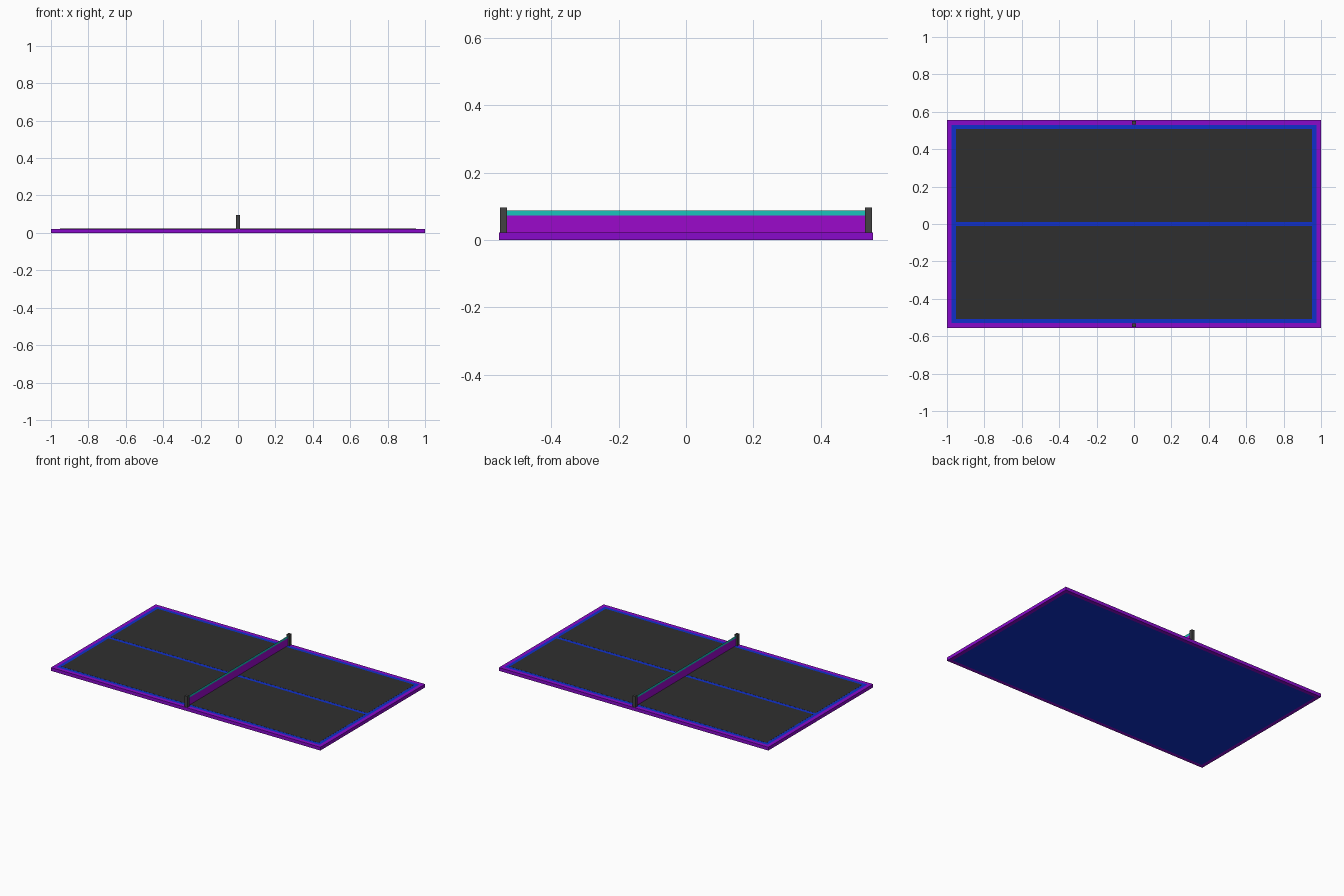
import bpy, bmesh

if "Cube" in bpy.data.objects:
    bpy.data.objects.remove(bpy.data.objects["Cube"])

def material(name, rgb):
    m = bpy.data.materials.new(name)
    m.diffuse_color = (*rgb, 1)
    m.use_nodes = True
    m.node_tree.nodes["Principled BSDF"].inputs["Base Color"].default_value = m.diffuse_color
    return m

PURPLE = material("purple", (0.25, 0.003, 0.6))
NET = material("net_purple", (0.33, 0.003, 0.6))
BLUE = material("blue", (0.005, 0.03, 0.6))
DARK = material("charcoal", (0.028, 0.028, 0.028))
TEAL = material("teal", (0.01, 0.55, 0.5))
POST = material("post_grey", (0.055, 0.055, 0.055))

def finish(name, bm, mat):
    bmesh.ops.recalc_face_normals(bm, faces=bm.faces)
    me = bpy.data.meshes.new(name)
    bm.to_mesh(me)
    bm.free()
    me.materials.append(mat)
    ob = bpy.data.objects.new(name, me)
    bpy.context.collection.objects.link(ob)
    return ob

def box(name, lo, hi, mat):
    bm = bmesh.new()
    bmesh.ops.create_cube(bm, size=1)
    for v in bm.verts:
        v.co = [(a + b) / 2 + c * (b - a) for a, b, c in zip(lo, hi, v.co)]
    return finish(name, bm, mat)

def frame(name, x, y, w, z0, z1, mat):
    # mitred rectangular ring
    bm = bmesh.new()
    rings = []
    for sx, sy in ((-1, -1), (1, -1), (1, 1), (-1, 1)):
        rings.append([bm.verts.new((sx * (x - i), sy * (y - i), z))
                      for i, z in ((0, z0), (0, z1), (w, z1), (w, z0))])
    for k in range(4):
        a, b = rings[k], rings[(k + 1) % 4]
        for i in range(4):
            j = (i + 1) % 4
            bm.faces.new((a[i], b[i], b[j], a[j]))
    return finish(name, bm, mat)

def sheet(name, y, z0, z1, mat):
    bm = bmesh.new()
    bm.faces.new([bm.verts.new((0, a, b))
                  for a, b in ((-y, z0), (y, z0), (y, z1), (-y, z1))])
    return finish(name, bm, mat)

TOP = 0.022

# Table top: purple rim, blue slab showing as lines, two dark playing halves
frame("table_rim", 1.0, 0.555, 0.025, 0, TOP, PURPLE)
box("table_slab", (-0.975, -0.53, 0), (0.975, 0.53, TOP), BLUE)
for side, s in (("front", -1), ("back", 1)):
    ys = sorted((s * 0.012, s * 0.508))
    box(f"playing_surface_{side}", (-0.953, ys[0], TOP - 0.005),
        (0.953, ys[1], TOP + 0.0006), DARK)

# Net with top band
sheet("net", 0.533, TOP, 0.073, NET)
sheet("net_band", 0.533, 0.073, 0.088, TEAL)

# Net posts
for side, s in (("front", -1), ("back", 1)):
    ys = sorted((s * 0.531, s * 0.552))
    box(f"net_post_{side}", (-0.01, ys[0], TOP), (0.01, ys[1], 0.096), POST)
